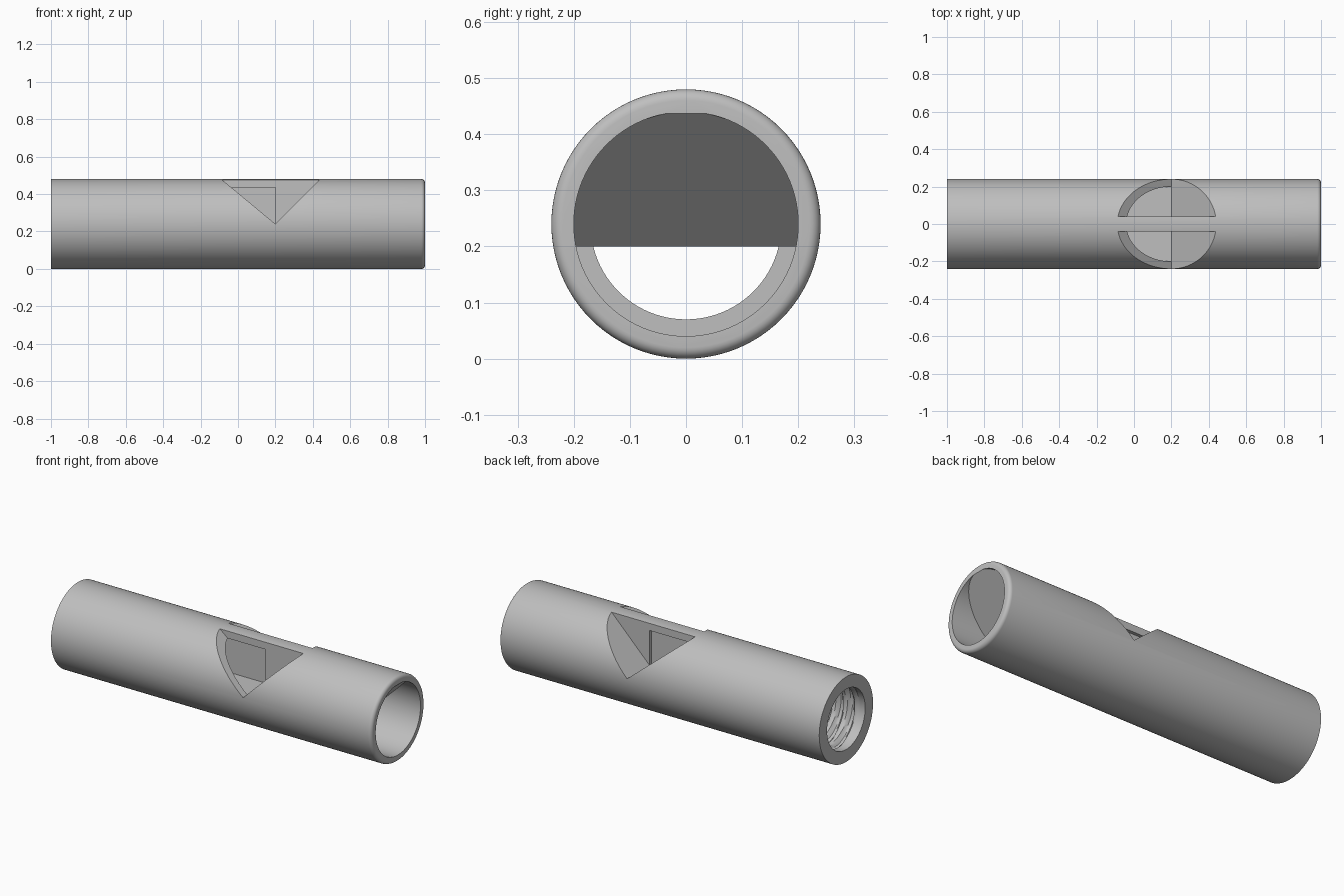
import bpy, bmesh
from math import pi, sin, cos, radians

if "Cube" in bpy.data.objects:
    bpy.data.objects.remove(bpy.data.objects["Cube"], do_unlink=True)

R, BORE, AXIS = 0.24, 0.20, 0.24
SEGS = 96

grey = bpy.data.materials.new("plain grey")
grey.use_nodes = True
grey.diffuse_color = (0.52, 0.52, 0.52, 1)
grey.node_tree.nodes["Principled BSDF"].inputs["Base Color"].default_value = (0.52, 0.52, 0.52, 1)


def finish(name, bm):
    bmesh.ops.recalc_face_normals(bm, faces=bm.faces)
    mesh = bpy.data.meshes.new(name)
    bm.to_mesh(mesh)
    bm.free()
    mesh.materials.append(grey)
    ob = bpy.data.objects.new(name, mesh)
    bpy.context.collection.objects.link(ob)
    return ob


def lathe(name, stations, radius):
    """Closed solid round the x axis; radius(x, angle, index) shapes it."""
    bm = bmesh.new()
    rings = []
    for i, x in enumerate(stations):
        ring = []
        for k in range(SEGS):
            a = 2 * pi * k / SEGS
            r = radius(x, a, i)
            ring.append(bm.verts.new((x, r * cos(a), AXIS + r * sin(a))))
        rings.append(ring)
    for p, q in zip(rings, rings[1:]):
        for k in range(SEGS):
            n = (k + 1) % SEGS
            bm.faces.new((p[k], p[n], q[n], q[k]))
    bm.faces.new(rings[0])
    bm.faces.new(rings[-1])
    return finish(name, bm)


def prism(name, outline, y0, y1):
    """Extrude an x-z outline between two y values."""
    bm = bmesh.new()
    face = bm.faces.new([bm.verts.new((x, y0, z)) for x, z in outline])
    out = bmesh.ops.extrude_face_region(bm, geom=[face])["geom"]
    moved = [v for v in out if isinstance(v, bmesh.types.BMVert)]
    bmesh.ops.translate(bm, verts=moved, vec=(0, y1 - y0, 0))
    return finish(name, bm)


def boolean(target, tool, operation):
    mod = target.modifiers.new(operation, "BOOLEAN")
    mod.operation, mod.solver, mod.object = operation, "EXACT", tool
    bpy.context.view_layer.objects.active = target
    bpy.ops.object.modifier_apply(modifier=mod.name)
    bpy.data.objects.remove(tool, do_unlink=True)


def round_cutter(name, outline, y0, y1):
    """Part of the bore limited to a prism."""
    xs = [x for x, z in outline]
    ob = lathe(name, [min(xs), max(xs)], lambda x, a, i: BORE)
    boolean(ob, prism("limit", outline, y0, y1), "INTERSECT")
    return ob


# Outer body with a rounded rim at the mouth end
FILLET = 0.02
arc = [pi / 2 * j / 6 for j in range(7)]
stations = [-1.0] + [1 - FILLET + FILLET * sin(t) for t in arc]
radii = [R] + [R - FILLET + FILLET * cos(t) for t in arc]
body = lathe("whistle_tube", stations, lambda x, a, i: radii[i])

# Lower passage with the slanted roof at the mouth end
passage = [(-0.45, -0.1), (1.05, -0.1), (1.05, 0.487), (1.0, 0.437), (0.75, 0.2), (-0.45, 0.2)]
boolean(body, round_cutter("passage_cutter", passage, -0.3, 0.3), "DIFFERENCE")

# Threaded socket at the other end
START, END, PITCH = -0.97, -0.52, 0.07


def thread(x, a, i):
    phase = (x / PITCH + a / (2 * pi)) % 1
    groove = max(0, min(1, 1.6 - abs(phase - 0.5) * 5))
    fade = max(0, min(1, (x - START) / 0.03, (END - x) / 0.03))
    return 0.17 + 0.02 * groove * fade


socket = [-1.03] + [START + (END - START) * j / 50 for j in range(51)] + [-0.44]
boolean(body, lathe("socket_cutter", socket, thread), "DIFFERENCE")

# Twin chambers and sloped windows on each side of the middle rib
for side in (-1, 1):
    chamber = [(-0.36, 0.235), (0.2, 0.235), (0.2, 0.437), (-0.36, 0.437)]
    boolean(body, round_cutter("chamber_cutter", chamber, side * 0.02, side * 0.3), "DIFFERENCE")
    window = [(-0.138, 0.52), (0.2, 0.24), (0.48, 0.52)]
    boolean(body, prism("window_cutter", window, side * 0.04, side * 0.3), "DIFFERENCE")

# Smooth round surfaces, crisp cut edges
bpy.ops.object.select_all(action="DESELECT")
body.select_set(True)
bpy.context.view_layer.objects.active = body
bpy.ops.object.shade_smooth_by_angle(angle=radians(30))
